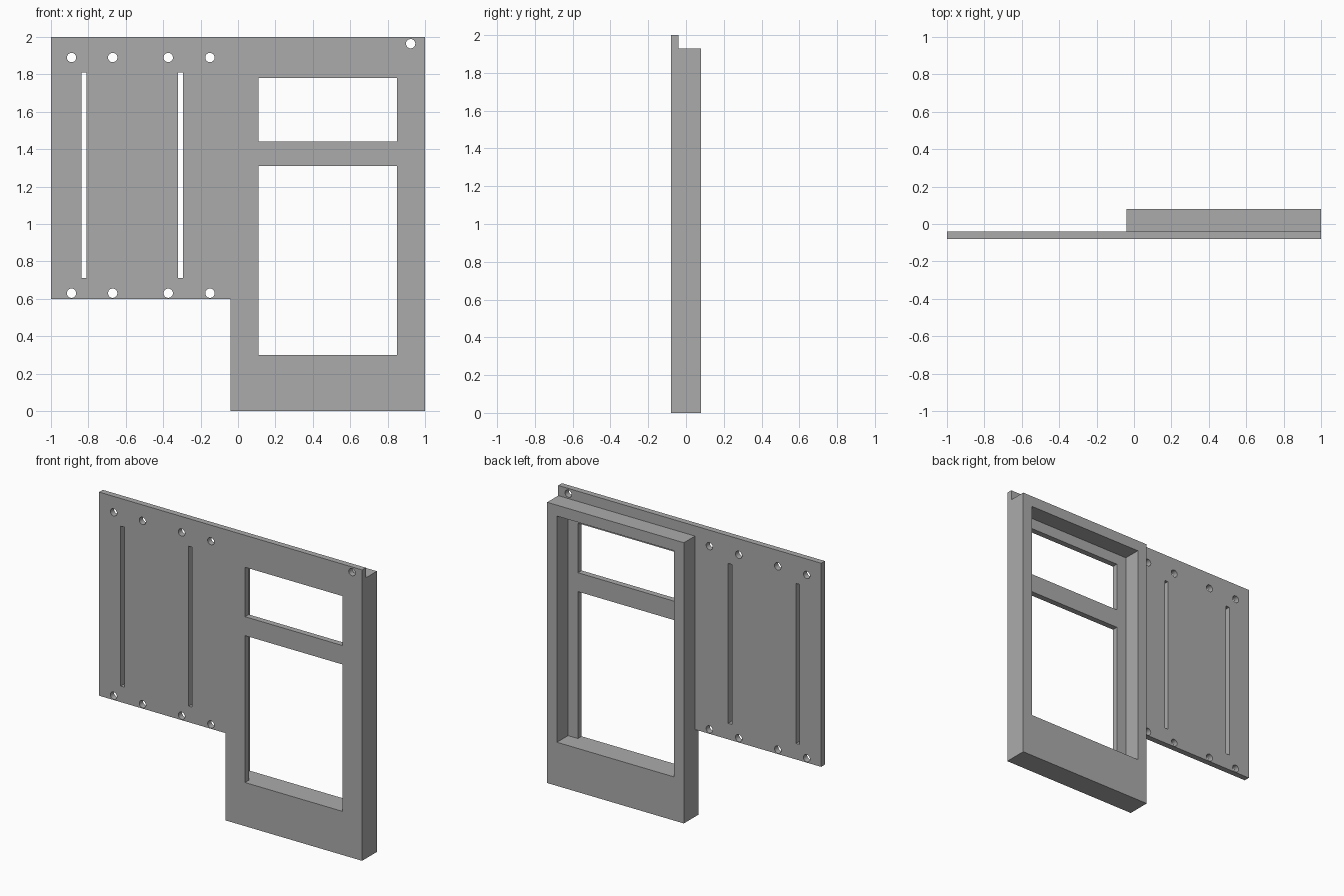
import bpy
import math

cube = bpy.data.objects.get("Cube")
if cube:
    bpy.data.objects.remove(cube, do_unlink=True)

grey = bpy.data.materials.new("plain_grey")
grey.use_nodes = True
colour = (0.41, 0.41, 0.41, 1)
grey.diffuse_color = colour
grey.node_tree.nodes["Principled BSDF"].inputs["Base Color"].default_value = colour


def rect(x0, x1, z0, z1):
    return [(x0, z0), (x1, z0), (x1, z1), (x0, z1)]


def circle(x, z, r=0.025, sides=24):
    angles = [math.tau * i / sides for i in range(sides)]
    return [(x + r * math.cos(a), z + r * math.sin(a)) for a in angles]


def panel(name, loops, y0, y1):
    """Extrude an outline with holes, upright, from y0 to y1."""
    curve = bpy.data.curves.new(name + "_profile", 'CURVE')
    curve.dimensions = '2D'
    curve.fill_mode = 'BOTH'
    curve.extrude = (y1 - y0) / 2
    for loop in loops:
        spline = curve.splines.new('POLY')
        spline.points.add(len(loop) - 1)
        for point, (x, z) in zip(spline.points, loop):
            point.co = (x, z, 0, 1)
        spline.use_cyclic_u = True
    obj = bpy.data.objects.new(name, curve)
    bpy.context.collection.objects.link(obj)
    obj.rotation_euler.x = math.pi / 2
    obj.location.y = (y0 + y1) / 2
    bpy.ops.object.select_all(action='DESELECT')
    obj.select_set(True)
    bpy.context.view_layer.objects.active = obj
    bpy.ops.object.convert(target='MESH')
    obj = bpy.context.view_layer.objects.active
    bpy.ops.object.transform_apply(location=True, rotation=True, scale=True)
    bpy.ops.object.mode_set(mode='EDIT')
    bpy.ops.mesh.select_all(action='SELECT')
    bpy.ops.mesh.remove_doubles(threshold=0.0001)
    bpy.ops.mesh.normals_make_consistent(inside=False)
    bpy.ops.object.mode_set(mode='OBJECT')
    bpy.ops.object.shade_smooth_by_angle(angle=math.radians(30))
    obj.data.materials.clear()
    obj.data.materials.append(grey)
    return obj


step, face, back = -0.04, -0.08, 0.08
seam = -0.04

# Front plate: stepped outline, two windows, two slots and bolt holes
outline = [(-1, 0.6), (step, 0.6), (step, 0), (1, 0), (1, 2), (-1, 2)]
windows = [rect(0.11, 0.85, 0.3, 1.31), rect(0.11, 0.85, 1.44, 1.78)]
slots = [rect(x, x + 0.027, 0.71, 1.81) for x in (-0.836, -0.32)]
holes = [circle(x, z) for x in (-0.89, -0.67, -0.373, -0.15) for z in (0.63, 1.89)]
holes.append(circle(0.923, 1.964))
panel("front_plate", [outline] + windows + slots + holes, face, seam)

# Deep surround behind the windows, open at the back
panel("window_surround",
      [rect(step, 1, 0, 1.93), rect(0.035, 0.925, 0.3, 1.855)], seam, back)
